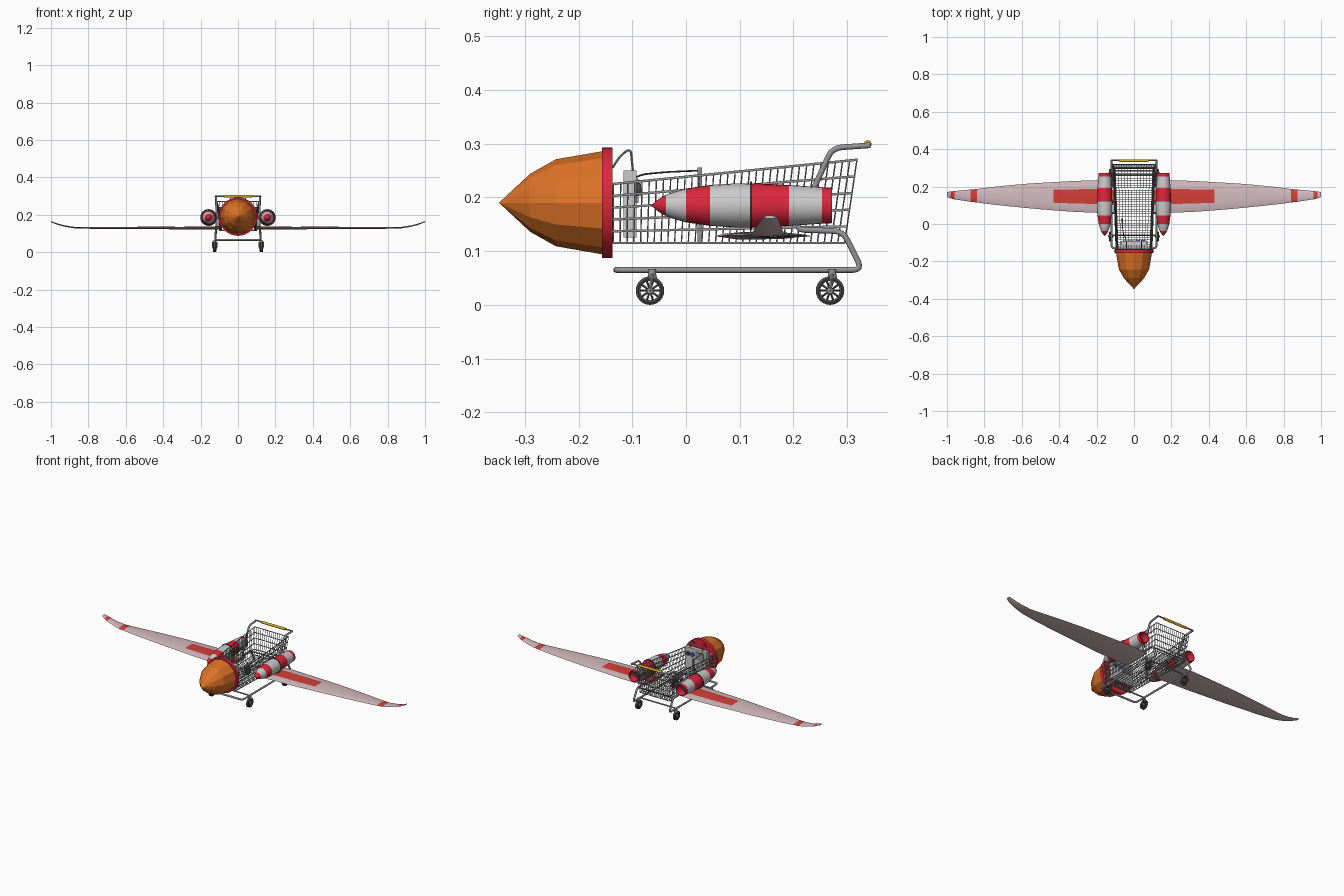
import bpy, bmesh, math
from mathutils import Vector

if "Cube" in bpy.data.objects:
    bpy.data.objects.remove(bpy.data.objects["Cube"])


def mat(name, rgb):
    m = bpy.data.materials.new(name)
    m.diffuse_color = (*rgb, 1)
    m.use_nodes = True
    m.node_tree.nodes["Principled BSDF"].inputs["Base Color"].default_value = m.diffuse_color
    return m


RED = mat("red", (0.72, 0.02, 0.045))
WHITE = mat("white", (0.62, 0.62, 0.62))
ORANGE = mat("orange", (0.72, 0.17, 0.02))
PINK = mat("pale_pink", (0.66, 0.5, 0.53))
PATCH = mat("patch_red", (0.66, 0.05, 0.04))
YELLOW = mat("yellow", (0.65, 0.42, 0.02))
DARK = mat("dark", (0.07, 0.07, 0.075))
STEEL = mat("steel", (0.3, 0.3, 0.31))
BLUE = mat("blue", (0.05, 0.12, 0.5))


def finish(name, bm, mats, smooth=None):
    bmesh.ops.recalc_face_normals(bm, faces=bm.faces)
    me = bpy.data.meshes.new(name)
    bm.to_mesh(me)
    bm.free()
    ob = bpy.data.objects.new(name, me)
    bpy.context.collection.objects.link(ob)
    for m in mats:
        me.materials.append(m)
    if smooth:
        activate(ob)
        bpy.ops.object.shade_smooth_by_angle(angle=math.radians(smooth))
    return ob


def activate(ob):
    bpy.ops.object.select_all(action='DESELECT')
    ob.select_set(True)
    bpy.context.view_layer.objects.active = ob


def lathe(name, profile, centre, mats, n=16, axis='Y', bands=None, smooth=35):
    """Revolve (position, radius) pairs about an axis; bands = material index per segment."""
    bm = bmesh.new()
    rings = []
    for p, r in profile:
        ring = []
        for k in range(1 if r == 0 else n):
            a = 2 * math.pi * k / n
            c, s = r * math.cos(a), r * math.sin(a)
            off = {'Y': (c, p, s), 'X': (p, c, s), 'Z': (c, s, p)}[axis]
            ring.append(bm.verts.new(Vector(centre) + Vector(off)))
        rings.append(ring)
    for i, (a, b) in enumerate(zip(rings, rings[1:])):
        for k in range(n):
            q = [a[k % len(a)], a[(k + 1) % len(a)], b[(k + 1) % len(b)], b[k % len(b)]]
            f = bm.faces.new(list(dict.fromkeys(q)))
            f.material_index = bands[i] if bands else 0
    return finish(name, bm, mats, smooth)


def box(name, lo, hi, m):
    bm = bmesh.new()
    bmesh.ops.create_cube(bm, size=1)
    for v in bm.verts:
        v.co = Vector([l + (h - l) * (c + 0.5) for l, h, c in zip(lo, hi, v.co)])
    return finish(name, bm, [m])


def rounded(pts, r=0.02):
    """Replace inner corners of a path by small arcs."""
    pts = [Vector(p) for p in pts]
    out = [pts[0]]
    for a, b, c in zip(pts, pts[1:], pts[2:]):
        d = min(r, (a - b).length * 0.48, (c - b).length * 0.48)
        p, q = b + (a - b).normalized() * d, b + (c - b).normalized() * d
        out += [p * (1 - t) ** 2 + b * 2 * t * (1 - t) + q * t * t for t in (0, .25, .5, .75, 1)]
    return out + [pts[-1]]


def tubes(name, paths, radius, m=STEEL, res=1, cyclic=False):
    cu = bpy.data.curves.new(name, 'CURVE')
    cu.dimensions = '3D'
    cu.bevel_depth, cu.bevel_resolution, cu.use_fill_caps = radius, res, True
    for path in paths:
        s = cu.splines.new('POLY')
        s.points.add(len(path) - 1)
        for pt, co in zip(s.points, path):
            pt.co = (*co, 1)
        s.use_cyclic_u = cyclic
    cu.materials.append(m)
    ob = bpy.data.objects.new(name, cu)
    bpy.context.collection.objects.link(ob)
    activate(ob)
    bpy.ops.object.convert(target='MESH')
    bpy.ops.object.shade_smooth_by_angle(angle=math.radians(50))


# Nose cone and its collar
lathe("nose_cone", [(-.348, 0), (-.29, .054), (-.242, .081), (-.155, .096), (-.15, 0)],
      (0, 0, .19), [ORANGE], n=12, smooth=None)
lathe("nose_collar", [(-.156, 0), (-.156, .103), (-.137, .103), (-.137, 0)], (0, 0, .19), [RED], n=32)


# Wire basket: u runs front to back, v bottom to top, s left to right
def P(u, v, s):
    return (s * (.085 + .015 * u + .012 * v), -.135 + u * (.43 + .023 * v), .115 + v * (.11 + .045 * u))


ribs = [[P(i / 34, v, s) for v, s in ((1, -1), (0, -1), (0, 1), (1, 1))] for i in range(35)]
ribs += [[P(0, 0, s), P(1, 0, s)] for s in [k / 6 for k in range(-5, 6)]]
ribs += [[P(u, 0, k / 8), P(u, 1, k / 8)] for u in (0, 1) for k in range(-7, 8)]
tubes("basket_wires", ribs, .0013)
tubes("basket_rails", [[P(0, k / 5, -1), P(0, k / 5, 1), P(1, k / 5, 1), P(1, k / 5, -1)]
                       for k in range(6)], .0025, cyclic=True)

# Undercarriage and handle tubing, one continuous bent frame
half = [(.12, -.13, .065), (.12, .328, .065), (.118, .292, .137), (.114, .203, .14),
        (.117, .272, .292), (.12, .343, .297)]
full = [(-x, y, z) for x, y, z in reversed(half)] + half
tubes("frame_tube", [rounded(full, .018)], .0055, res=3)
tubes("frame_crossbars", [[(-.12, y, .065), (.12, y, .065)] for y in (-.06, .262)] +
      [[(-.118, .285, .137), (.118, .285, .137)]], .004, res=2)
tubes("handle_bar", [[(-.122, .341, .298), (.122, .341, .298)]], .004, res=2)
tubes("handle_grip", [[(-.078, .338, .299), (.078, .338, .299)]], .0075, YELLOW, 3)

# Casters
for sx, side in ((-1, "left"), (1, "right")):
    for y, end in ((-.067, "front"), (.268, "rear")):
        c = (sx * .125, y, .0265)
        tag = f"{end}_{side}"
        lathe("tyre_" + tag, [(-.007, .018), (-.009, .022), (-.006, .0265), (.006, .0265),
                              (.009, .022), (.007, .018), (-.007, .018)], c, [DARK], 24, 'X')
        lathe("hub_" + tag, [(-.012, 0), (-.012, .006), (.012, .006), (.012, 0)], c, [STEEL], 12, 'X')
        tubes("spokes_" + tag, [[c, (c[0], c[1] + .02 * math.cos(a), c[2] + .02 * math.sin(a))]
                                for a in [k * math.pi / 5 for k in range(10)]], .0022, DARK)
        fork = [(c[0] - .012, y, .024), (c[0] - .012, y + .004, .055),
                (c[0] + .012, y + .004, .055), (c[0] + .012, y, .024)]
        tubes("fork_" + tag, [rounded(fork, .006)], .0033)
        lathe("stem_" + tag, [(.05, 0), (.05, .009), (.06, .007), (.066, .007), (.066, 0)],
              (c[0], y + .004, 0), [STEEL], 12, 'Z')

# Striped rocket boosters with hollow tails, clamps and mounting pegs
booster = [(-.065, 0), (-.052, .011), (-.037, .02), (-.018, .0265), (0, .0315), (.045, .038), (.085, .0405),
           (.121, .041), (.155, .040), (.192, .038), (.253, .034), (.272, .033),
           (.272, .029), (.235, .022), (.235, 0)]
stripe = [0, 0, 1, 1, 0, 1, 1, 0, 0, 1, 0, 0, 0, 2]
for sx, side in ((-1, "left"), (1, "right")):
    x = sx * .157
    lathe("booster_" + side, booster, (x, 0, .185), [RED, WHITE, DARK], 24, bands=stripe)
    lathe("booster_clamp_" + side, [(.119, .039), (.119, .045), (.123, .045), (.123, .039)],
          (x, 0, .185), [DARK], 24)
    tubes("booster_pegs_" + side, [[(sx * .095, y, .185), (sx * .125, y, .185)] for y in (.06, .121, .2)],
          .005)

# Wings: loft of (x, leading y, trailing y, z), upswept at the tip
stations = [(.1, .053, .227, .128), (.2, .06, .234, .128), (.32, .065, .23, .128), (.43, .073, .224, .129),
            (.55, .083, .217, .129), (.67, .095, .207, .129), (.78, .107, .195, .129), (.84, .115, .187, .13),
            (.875, .119, .184, .131), (.92, .126, .18, .138), (.96, .132, .176, .148),
            (.98, .137, .174, .155), (1, .144, .17, .163)]
section = [(0, 0), (.1, .55), (.27, .9), (.5, 1), (.73, .8), (.9, .4), (1, 0), (.65, -.7), (.25, -.8)]
for sx, side in ((-1, "left"), (1, "right")):
    bm = bmesh.new()
    loops = []
    for x, a, b, z in stations:
        t = .0025 + .0055 * (b - a) / .174
        loops.append([bm.verts.new((sx * x, a + (b - a) * f, z + h * t)) for f, h in section])
    n = len(section)
    for i, (p, q) in enumerate(zip(loops, loops[1:])):
        for k in range(n):
            f = bm.faces.new((p[k], p[(k + 1) % n], q[(k + 1) % n], q[k]))
            if (k in (2, 3) and i < 3) or (k < 6 and i in (7, 10)):
                f.material_index = 1
    bm.faces.new(loops[0])
    bm.faces.new(loops[-1])
    finish("wing_" + side, bm, [PINK, PATCH], 40)

# Control unit behind the nose, with cables and a support post
box("control_box", (-.07, -.116, .125), (.07, -.092, .25), WHITE)
box("control_panel", (-.055, -.092, .19), (.0, -.088, .235), STEEL)
for i, x in enumerate((.02, .05)):
    lathe(f"control_dial_{i + 1}", [(-.093, .013), (-.084, .011), (-.084, 0)], (x, 0, .215),
          [DARK if i else BLUE], 16)
tubes("control_cables", [rounded([(x, -.137, .255), (x, -.122, .278), (x, -.103, .292), (x, -.098, .24)], .025)
                         for x in (-.04, .04)], .0025, STEEL)
tubes("post_cable", [rounded([(-.04, -.1, .235), (-.045, -.08, .243), (-.06, -.04, .247),
                              (-.065, .026, .25)], .03)], .0018, DARK)
box("support_post", (-.07, .021, .115), (-.06, .03, .256), STEEL)
